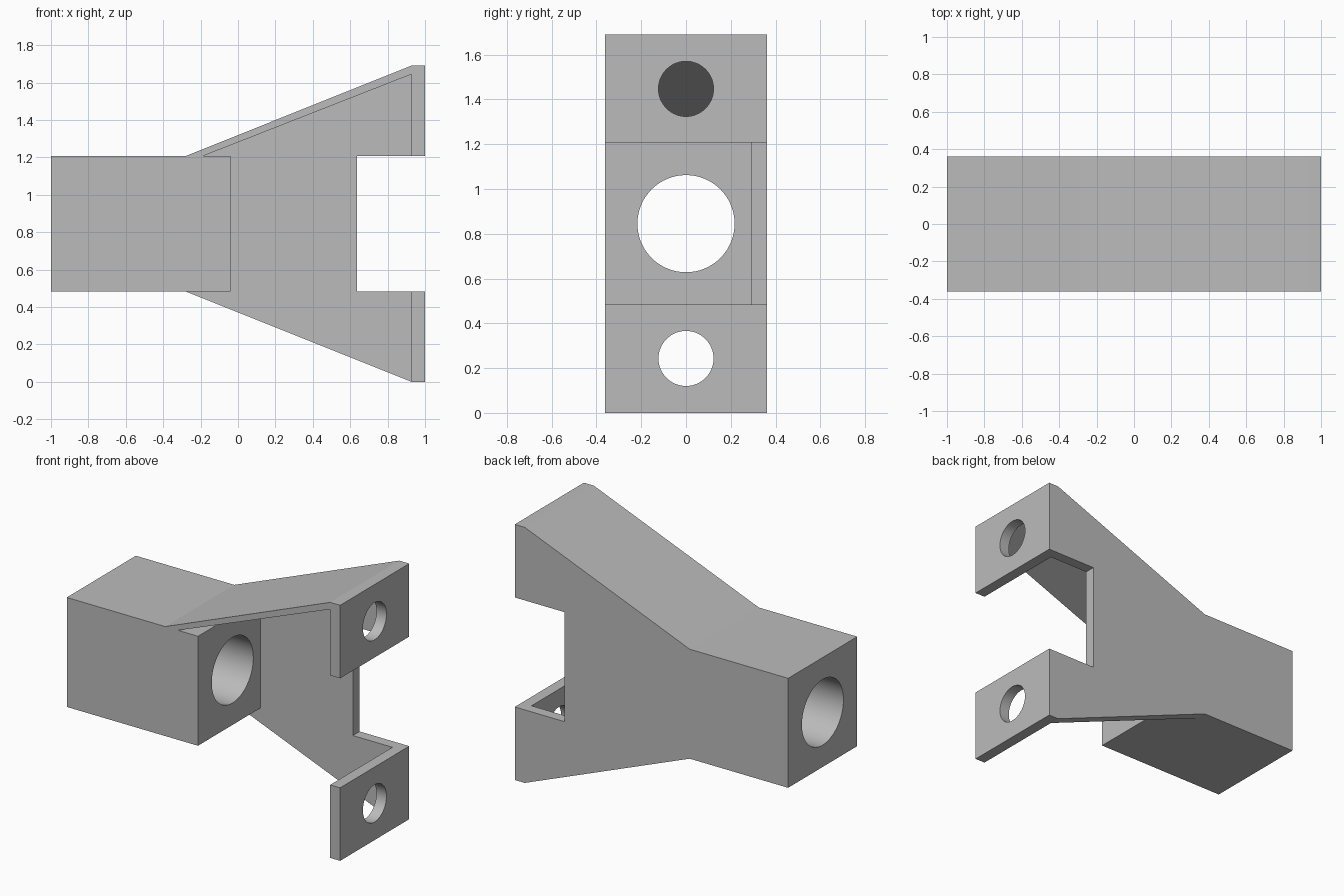
import bpy, bmesh, math
from mathutils import Matrix, Vector

if "Cube" in bpy.data.objects:
    bpy.data.objects.remove(bpy.data.objects["Cube"], do_unlink=True)

GREY = (0.5, 0.5, 0.5, 1)
mat = bpy.data.materials.new("plain grey")
mat.use_nodes = True
mat.diffuse_color = GREY
mat.node_tree.nodes["Principled BSDF"].inputs["Base Color"].default_value = GREY


def finish(name, bm):
    bmesh.ops.recalc_face_normals(bm, faces=bm.faces[:])
    me = bpy.data.meshes.new(name)
    bm.to_mesh(me)
    bm.free()
    me.materials.append(mat)
    ob = bpy.data.objects.new(name, me)
    bpy.context.collection.objects.link(ob)
    return ob


def prism(name, profile, y0, y1):
    """Extrude an x-z profile along y."""
    bm = bmesh.new()
    face = bm.faces.new([bm.verts.new((x, y0, z)) for x, z in profile])
    ext = bmesh.ops.extrude_face_region(bm, geom=[face])
    moved = [v for v in ext["geom"] if isinstance(v, bmesh.types.BMVert)]
    bmesh.ops.translate(bm, verts=moved, vec=Vector((0, y1 - y0, 0)))
    return finish(name, bm)


def bore(name, x0, x1, z, r):
    """Cylinder lying along x."""
    bm = bmesh.new()
    bmesh.ops.create_cone(bm, cap_ends=True, segments=64, radius1=r, radius2=r,
                          depth=x1 - x0,
                          matrix=Matrix.Translation(((x0 + x1) / 2, 0, z))
                          @ Matrix.Rotation(math.pi / 2, 4, 'Y'))
    return finish(name, bm)


def cut(target, cutter):
    mod = target.modifiers.new("cut", 'BOOLEAN')
    mod.operation, mod.solver, mod.object = 'DIFFERENCE', 'EXACT', cutter
    bpy.context.view_layer.objects.active = target
    bpy.ops.object.modifier_apply(modifier=mod.name)
    bpy.data.objects.remove(cutter, do_unlink=True)


# Main dimensions
HALF, TOP, MID = 0.361, 1.69, 0.845
LOW, HIGH = 0.483, 1.207          # bottom and top of the clamp block
BEND, FLANGE, NOTCH = -0.28, 0.927, 0.637

# Bracket silhouette with the notch at its wide end
bracket = prism("bracket", [
    (-1, LOW), (BEND, LOW), (FLANGE, 0), (1, 0), (1, LOW), (NOTCH, LOW),
    (NOTCH, HIGH), (1, HIGH), (1, TOP), (FLANGE, TOP), (BEND, HIGH), (-1, HIGH)],
    -HALF, HALF)

# Open pocket leaving the back plate, sloping roof and two flanges
cut(bracket, prism("pocket", [
    (-0.04, LOW), (-0.04, HIGH), (-0.187, HIGH), (FLANGE, 1.644),
    (FLANGE, -0.1), (BEND, -0.1), (BEND, LOW)], -0.5, 0.29))

# Large bore through the block and a bolt hole in each flange
cut(bracket, bore("block_bore", -1.1, 0.1, MID, 0.217))
for side in (-1, 1):
    cut(bracket, bore("bolt_hole", 0.87, 1.1, MID + side * 0.602, 0.123))

bpy.ops.object.select_all(action='DESELECT')
bracket.select_set(True)
bpy.context.view_layer.objects.active = bracket
bpy.ops.object.shade_smooth_by_angle(angle=math.radians(15))
